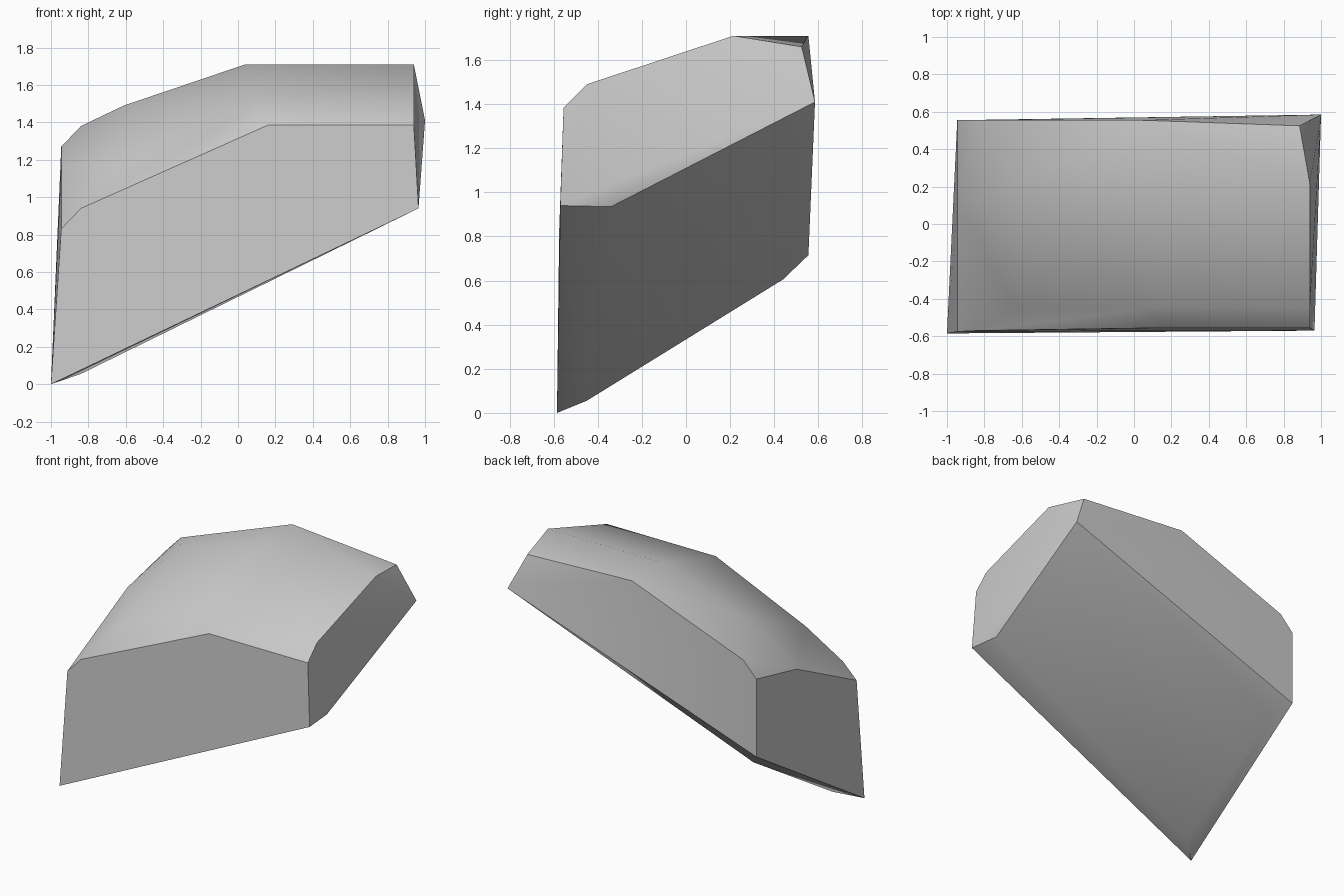
import bpy
import bmesh
import math

# Remove the default cube only
default_cube = bpy.data.objects.get("Cube")
if default_cube:
    bpy.data.objects.remove(default_cube, do_unlink=True)


def make_material(name, colour):
    """One flat colour for viewport and render."""
    material = bpy.data.materials.new(name)
    material.use_nodes = True
    material.diffuse_color = colour
    shader = material.node_tree.nodes["Principled BSDF"]
    shader.inputs["Base Color"].default_value = colour
    shader.inputs["Roughness"].default_value = 0.8
    return material


def wrap_profiles(name, profiles, material):
    """Wrap a tight convex skin around a set of corner profiles."""
    mesh = bpy.data.meshes.new(name)
    bm = bmesh.new()
    for profile in profiles:
        for corner in profile:
            bm.verts.new(corner)
    hull = bmesh.ops.convex_hull(bm, input=bm.verts[:])
    unused = set(hull["geom_interior"]) | set(hull["geom_unused"])
    loose = [v for v in unused if isinstance(v, bmesh.types.BMVert)]
    bmesh.ops.delete(bm, geom=loose, context="VERTS")
    # Merge the nearly flat triangles of the broken sides into single faces
    bmesh.ops.dissolve_limit(bm, angle_limit=math.radians(1.5),
                             verts=bm.verts[:], edges=bm.edges[:])
    bmesh.ops.recalc_face_normals(bm, faces=bm.faces[:])
    bm.to_mesh(mesh)
    bm.free()
    mesh.materials.append(material)
    obj = bpy.data.objects.new(name, mesh)
    bpy.context.collection.objects.link(obj)
    return obj


# Shared levels of the slab
left, right, back = -0.945, 0.94, 0.555
left_bevel = -0.84
shoulder, crown = 1.49, 1.71

# Tall broken front side
front_profile = [
    (-1, -0.585, 0), (left, -0.575, 0.83), (left_bevel, -0.57, 0.94),
    (0.16, -0.555, 1.385), (right, -0.555, 1.385), (0.965, -0.57, 0.94),
]
# Back side, rising to the pointed corner
back_profile = [
    (left, back, 0.715), (left, back, 1.27), (left_bevel, back, 1.38),
    (0.04, back, crown), (0.885, 0.525, 1.66), (1, 0.585, 1.41),
]
# Domed top between front and back
top_profile = [
    (left, 0.1, 1.168), (-0.63, -0.45, 1.18), (0.08, -0.45, shoulder),
    (right, -0.45, shoulder), (-0.61, 0.215, shoulder),
    (0.04, 0.215, crown), (right, 0.215, crown),
]
# Sloping underside
bottom_profile = [
    (left_bevel, -0.45, 0.055), (left_bevel, 0.44, 0.605),
    (right, -0.34, 0.935),
]

stone_grey = make_material("stone_grey", (0.6, 0.6, 0.6, 1))
slab = wrap_profiles("rock_slab",
                     [front_profile, back_profile, top_profile, bottom_profile],
                     stone_grey)

# Soft top and underside, crisp broken edges
bpy.ops.object.select_all(action="DESELECT")
slab.select_set(True)
bpy.context.view_layer.objects.active = slab
bpy.ops.object.shade_smooth_by_angle(angle=math.radians(35))
